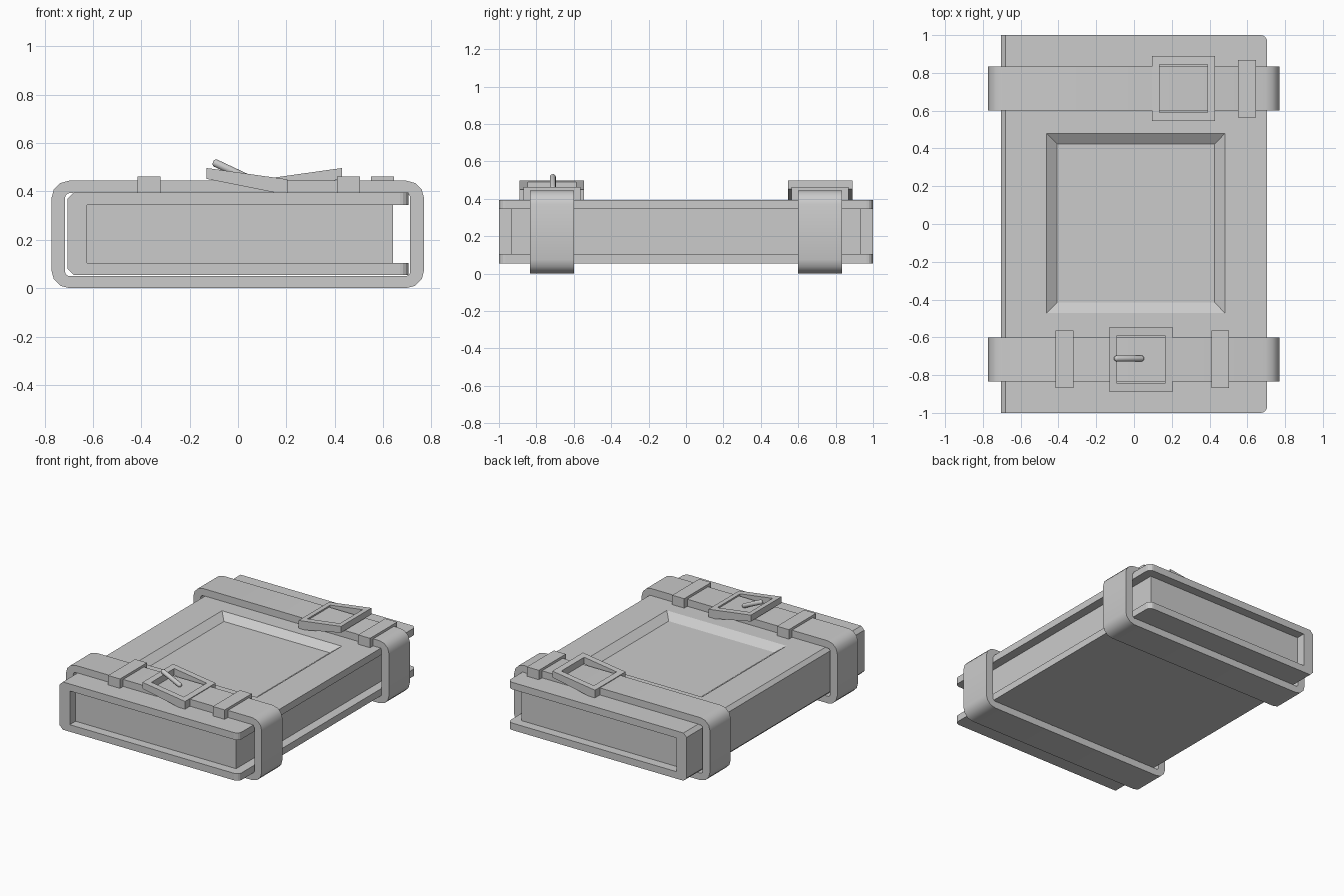
import bpy, bmesh, math
from mathutils import Vector

if "Cube" in bpy.data.objects:
    bpy.data.objects.remove(bpy.data.objects["Cube"])


def make(name, bm):
    bmesh.ops.recalc_face_normals(bm, faces=bm.faces[:])
    me = bpy.data.meshes.new(name)
    bm.to_mesh(me)
    bm.free()
    ob = bpy.data.objects.new(name, me)
    bpy.context.collection.objects.link(ob)
    return ob


def profile_bm(pts, y0, y1):
    """Extrude an xz outline along y."""
    bm = bmesh.new()
    f = bm.faces.new([bm.verts.new((x, y0, z)) for x, z in pts])
    r = bmesh.ops.extrude_face_region(bm, geom=[f])
    bmesh.ops.translate(bm, vec=(0, y1 - y0, 0),
                        verts=[v for v in r["geom"] if isinstance(v, bmesh.types.BMVert)])
    return bm


def box(name, x0, x1, y0, y1, z0, z1):
    return make(name, profile_bm([(x0, z0), (x1, z0), (x1, z1), (x0, z1)], y0, y1))


def cut(ob, cutter):
    m = ob.modifiers.new("cut", "BOOLEAN")
    m.operation, m.solver, m.object = "DIFFERENCE", "EXACT", cutter
    bpy.context.view_layer.objects.active = ob
    bpy.ops.object.modifier_apply(modifier=m.name)
    bpy.data.objects.remove(cutter)


def smooth(ob, deg):
    bpy.ops.object.select_all(action="DESELECT")
    ob.select_set(True)
    bpy.context.view_layer.objects.active = ob
    bpy.ops.object.shade_smooth_by_angle(angle=math.radians(deg))


# Cover: C-shaped section with a chamfered spine and rounded free corners
bm = profile_bm([(0.705, 0.055), (0.705, 0.105), (-0.625, 0.105), (-0.625, 0.345),
                 (0.705, 0.345), (0.705, 0.395), (-0.68, 0.395), (-0.705, 0.37),
                 (-0.705, 0.08), (-0.68, 0.055)], -1, 1)
corners = [e for e in bm.edges if all(v.co.x > 0.7 for v in e.verts)
           and abs(e.verts[0].co.z - e.verts[1].co.z) > 0.01]
bmesh.ops.bevel(bm, geom=corners, offset=0.035, segments=4, profile=0.5, affect="EDGES")
cover = make("cover", bm)

# Sunken panel with sloping walls
bm = bmesh.new()
depth = 0.04
low = [bm.verts.new((x, y, 0.395 - depth)) for x, y in
       ((-0.407, -0.415), (0.427, -0.415), (0.427, 0.423), (-0.407, 0.423))]
high = [bm.verts.new((x, y, 0.395 + depth)) for x, y in
        ((-0.517, -0.53), (0.537, -0.53), (0.537, 0.537), (-0.517, 0.537))]
bm.faces.new(low)
bm.faces.new(high)
for i in range(4):
    j = (i + 1) % 4
    bm.faces.new((low[i], low[j], high[j], high[i]))
panel_cutter = make("panel_cutter", bm)
panel_cutter.hide_render = True
cut(cover, panel_cutter)

# Page block
box("pages", -0.64, 0.64, -0.935, 0.935, 0.1, 0.35)


def rounded_rect(x0, x1, z0, z1, r, n=3):
    pts = []
    for k, (cx, cz) in enumerate(((x1 - r, z1 - r), (x0 + r, z1 - r),
                                  (x0 + r, z0 + r), (x1 - r, z0 + r))):
        for i in range(n + 1):
            a = math.radians(90 * (k + i / n))
            pts.append((cx + r * math.cos(a), cz + r * math.sin(a)))
    return pts


def strap(name, y0, y1):
    bm = bmesh.new()
    rings = []
    for y in (y0, y1):
        for rect in ((-0.772, 0.77, 0.0, 0.445, 0.075), (-0.715, 0.712, 0.05, 0.393, 0.018)):
            rings.append([bm.verts.new((x, y, z)) for x, z in rounded_rect(*rect)])
    n = len(rings[0])
    for a, b in ((0, 1), (1, 3), (3, 2), (2, 0)):
        for i in range(n):
            j = (i + 1) % n
            bm.faces.new((rings[a][i], rings[a][j], rings[b][j], rings[b][i]))
    smooth(make(name, bm), 35)


def buckle(name, low_x, s, y):
    """Bent square frame; low_x is its low end, s the direction of the raised end."""
    pts = [(0, 0.395), (0.05, 0.395), (0.335, 0.452), (0.335, 0.497), (0.05, 0.457), (0, 0.45)]
    frame = make(name, profile_bm([(low_x + s * d, z) for d, z in pts], y - 0.172, y + 0.172))
    xs = sorted((low_x + s * 0.04, low_x + s * 0.295))
    hole = box("buckle_cutter", *xs, y - 0.128, y + 0.128, 0.3, 0.6)
    hole.hide_render = True
    cut(frame, hole)


def keeper(name, x, y):
    box(name, x - 0.047, x + 0.047, y - 0.152, y + 0.152, 0.39, 0.462)


# Straps, buckles and keeper loops
strap("front_strap", -0.833, -0.6)
strap("back_strap", 0.6, 0.833)
buckle("front_buckle", 0.205, -1, -0.717)
buckle("back_buckle", 0.095, 1, 0.717)
keeper("front_keeper_left", -0.368, -0.717)
keeper("front_keeper_right", 0.457, -0.717)
keeper("back_keeper", 0.598, 0.717)

# Prong: rod with domed ends lying across the front buckle
a, b = Vector((-0.092, -0.712, 0.517)), Vector((0.04, -0.712, 0.455))
axis = (b - a).normalized()
u, w = Vector((0, 1, 0)), axis.cross(Vector((0, 1, 0)))
bm = bmesh.new()
rings = []
R = 0.016
for centre, along, r in ((a, -0.012, 0.008), (a, -0.006, 0.014), (a, 0.0, R),
                         (b, 0.0, R), (b, 0.006, 0.014), (b, 0.012, 0.008)):
    rings.append([bm.verts.new(centre + axis * along
                  + (u * math.cos(t * math.tau / 12) + w * math.sin(t * math.tau / 12)) * r)
                  for t in range(12)])
for p, q in zip(rings, rings[1:]):
    for i in range(12):
        j = (i + 1) % 12
        bm.faces.new((p[i], p[j], q[j], q[i]))
bm.faces.new(rings[0])
bm.faces.new(rings[-1])
smooth(make("buckle_prong", bm), 50)
